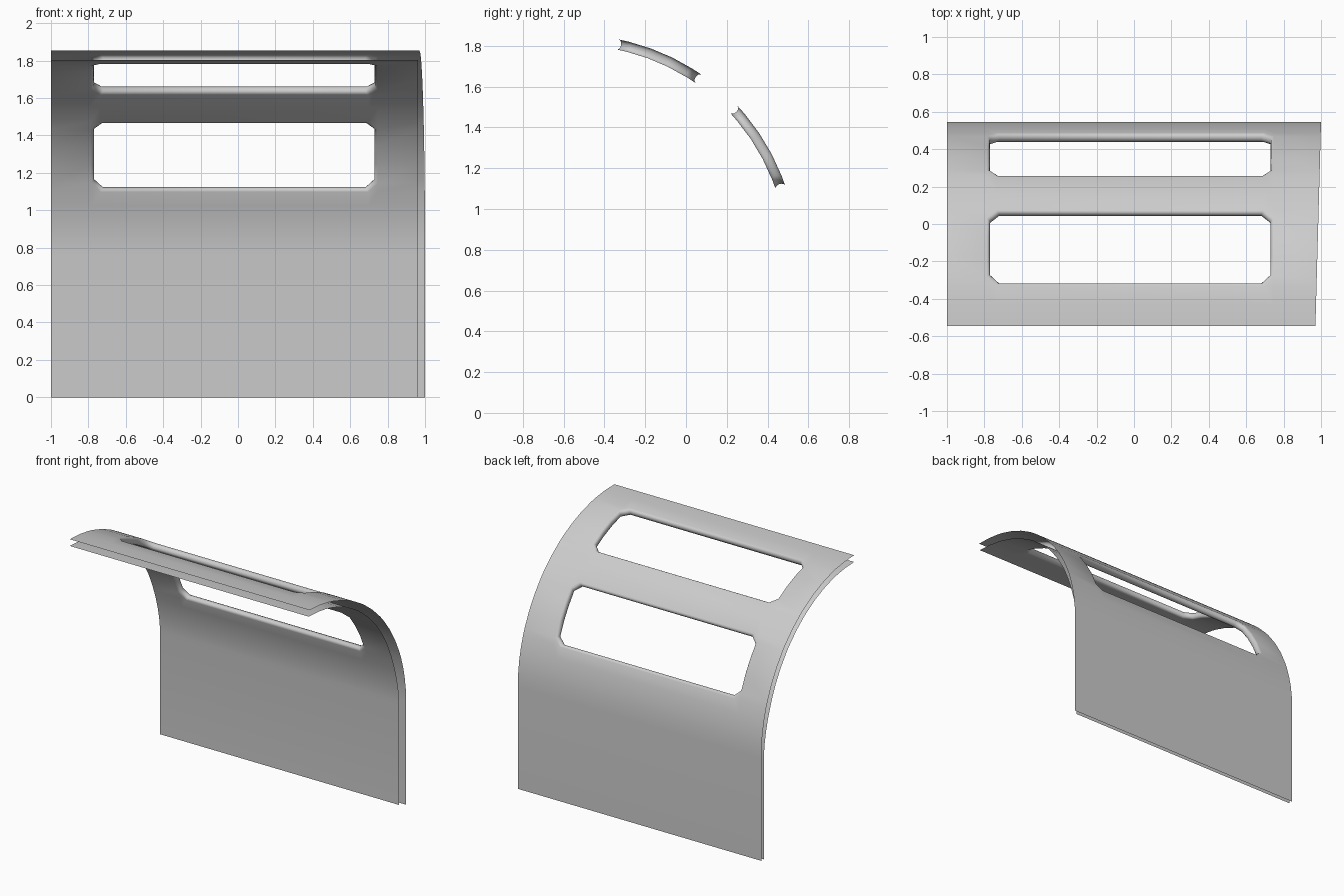
import bpy, bmesh
from math import sin, cos, pi, radians

if "Cube" in bpy.data.objects:
    bpy.data.objects.remove(bpy.data.objects["Cube"])

R, CZ, THICK, WALL = 1.09, 0.763, 0.05, 0.03
XC, LIP, CH = -0.02, 0.016, 0.05           # window centre, rounded lip, corner chamfer
HX = 0.75 + LIP                            # half width of the hole in each skin
LIP_A, CH_A = 0.9, 2.7                     # the same lip and chamfer as angles
WINDOWS = [(19.7 - LIP_A, 42 + LIP_A), (56.2 - LIP_A, 77.7 + LIP_A)]


def point(x, a, t):
    """Point on the shell: a = angle (below 0 = straight wall), t = 0 outer .. 1 inner."""
    depth = WALL + (THICK - WALL) * min(1, max(0, a) / 18)
    r = R - t * depth
    if a < 0:
        return x, -R / 2 + r, 0
    return x, -R / 2 + r * cos(radians(a)), CZ + r * sin(radians(a))


# Angular rows and columns shared by both skins
rows = [-1, 0, 5, 10, 14.5]
for a0, a1 in WINDOWS:
    b0, b1 = a0 + CH_A, a1 - CH_A
    rows += [a0, b0] + [b0 + (b1 - b0) * k / 3 for k in (1, 2)] + [b1, a1]
    rows += [49.2] if a1 < 50 else [84, 90]
cols = [None, XC - HX, XC - HX + CH, XC + HX - CH, XC + HX, None]

bm = bmesh.new()


def skin(t):
    grid = []
    for a in rows:
        f = (R / 2 - point(0, a, 0)[1]) / R
        # the right edge of the outer skin narrows towards the top
        right = 1 - 0.03 * f if t == 0 else 0.963
        xs = [-1] + cols[1:5] + [right]
        grid.append([bm.verts.new(point(x, a, t)) for x in xs])
    for i in range(len(rows) - 1):
        win = next((w for w in WINDOWS
                    if w[0] - .01 <= rows[i] and rows[i + 1] <= w[1] + .01), None)
        for j in range(5):
            q = [grid[i][j], grid[i][j + 1], grid[i + 1][j + 1], grid[i + 1][j]]
            if win and 1 <= j <= 3:
                low, high = abs(rows[i] - win[0]) < .01, abs(rows[i + 1] - win[1]) < .01
                if j == 2 or not (low or high):
                    continue
                # chamfered corner: drop the vertex nearest the window centre
                q.pop({(1, True): 2, (3, True): 3, (1, False): 1, (3, False): 0}[(j, low)])
            bm.faces.new(q)


skin(0)
skin(1)

# Rounded window reveals joining the two skins
N = 6
for a0, a1 in WINDOWS:
    side = [a for a in rows if a0 + .01 < a < a1 - .01]
    loop = [(cols[2], a0), (cols[3], a0)] + [(cols[4], a) for a in side]
    loop += [(cols[3], a1), (cols[2], a1)] + [(cols[1], a) for a in reversed(side)]
    mid, half = (a0 + a1) / 2, (a1 - a0) / 2
    rings = []
    for k in range(N + 1):
        t, s = (1 - cos(pi * k / N)) / 2, sin(pi * k / N)
        sx, sa = 1 - s * LIP / HX, 1 - s * LIP_A / half
        rings.append([bm.verts.new(point(XC + (x - XC) * sx, mid + (a - mid) * sa, t))
                      for x, a in loop])
    for r0, r1 in zip(rings, rings[1:]):
        for i in range(len(loop)):
            j = (i + 1) % len(loop)
            bm.faces.new((r0[i], r0[j], r1[j], r1[i]))

bmesh.ops.remove_doubles(bm, verts=bm.verts, dist=0.0003)
bmesh.ops.recalc_face_normals(bm, faces=bm.faces)
for f in bm.faces:
    f.smooth = True

mesh = bpy.data.meshes.new("curved_window_panel")
bm.to_mesh(mesh)
bm.free()
panel = bpy.data.objects.new("curved_window_panel", mesh)
bpy.context.collection.objects.link(panel)
